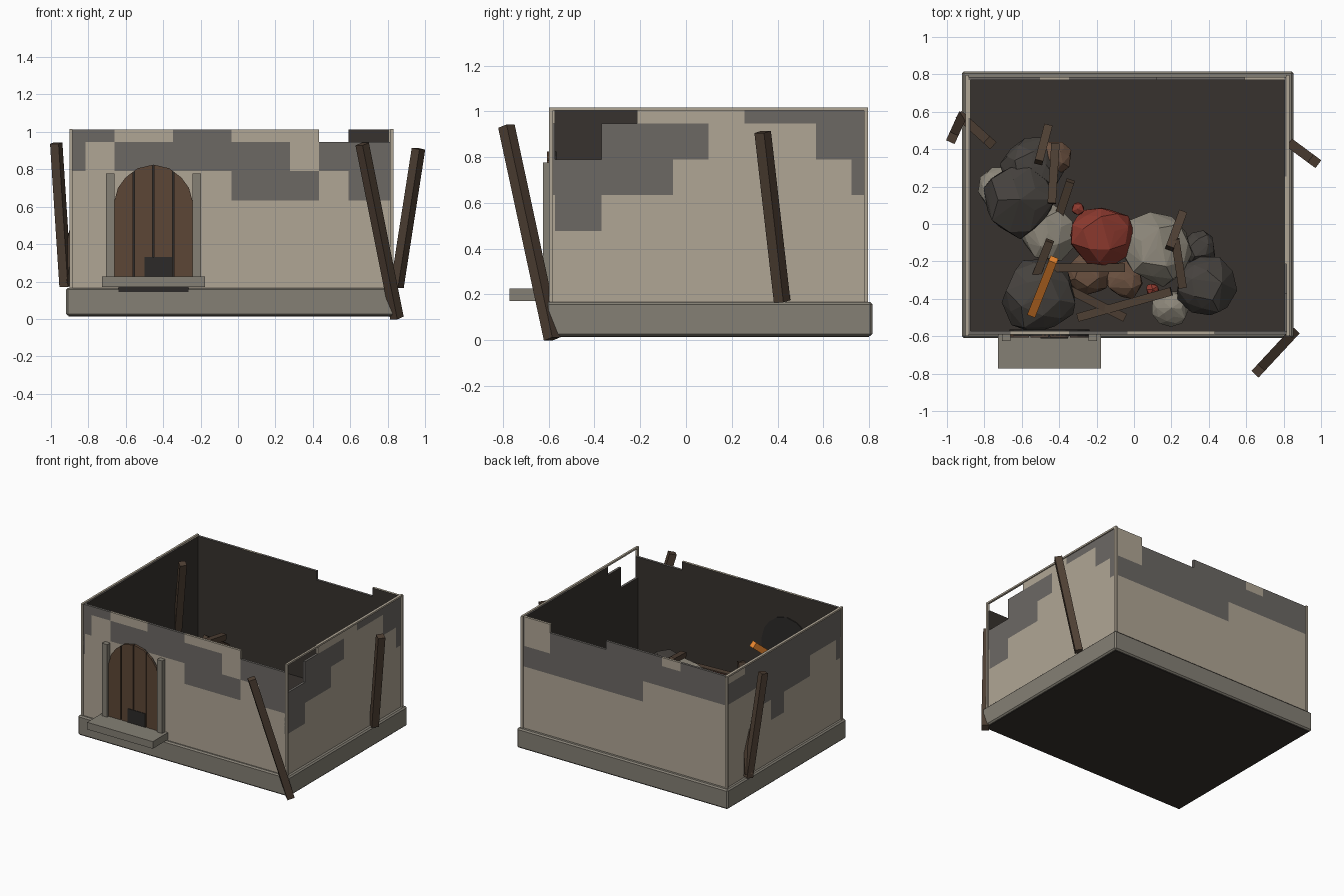
import bpy, bmesh, math, random
from mathutils import Vector, Matrix

if "Cube" in bpy.data.objects:
    bpy.data.objects.remove(bpy.data.objects["Cube"])

random.seed(4)
MATS = {}


def mat(name, hexcol):
    m = bpy.data.materials.new(name)
    rgb = [int(hexcol[i:i + 2], 16) / 255 for i in (0, 2, 4)]
    m.diffuse_color = [c / 12.92 if c < .04 else ((c + .055) / 1.055) ** 2.4 for c in rgb] + [1]
    m.use_nodes = True
    m.node_tree.nodes["Principled BSDF"].inputs["Base Color"].default_value = m.diffuse_color
    MATS[name] = m


for n, h in dict(plaster='b0a695', soot='6c6864', char='37322e', stone='858075', door='5c4636',
                 wood='4f4034', black='2c2a28', rock_dark='46423e', rock_light='8f897c',
                 rock_brown='6b5140', rock_red='8e3a2f', ember='f08a30').items():
    mat(n, h)


def finish(name, bm, *mats):
    me = bpy.data.meshes.new(name)
    bm.to_mesh(me)
    bm.free()
    for m in mats:
        me.materials.append(MATS[m])
    ob = bpy.data.objects.new(name, me)
    bpy.context.collection.objects.link(ob)
    return ob


def box(name, lo, hi, m, bevel=0):
    lo, hi = Vector(lo), Vector(hi)
    bm = bmesh.new()
    bmesh.ops.create_cube(bm, size=1, matrix=Matrix.Translation((lo + hi) / 2) @ Matrix.Diagonal((*(hi - lo), 1)))
    ob = finish(name, bm, m)
    if bevel:
        b = ob.modifiers.new('bevel', 'BEVEL')
        b.width, b.segments = bevel, 1
    return ob


def beam(name, p, q, t=.05, m='wood'):
    p, q = Vector(p), Vector(q)
    rot = (q - p).to_track_quat('Z', 'Y').to_matrix().to_4x4()
    bm = bmesh.new()
    bmesh.ops.create_cube(bm, size=1, matrix=Matrix.Translation((p + q) / 2) @ rot
                          @ Matrix.Diagonal((t, t, (q - p).length, 1)))
    return finish(name, bm, m)


def rock(name, x, y, z, r, m):
    bm = bmesh.new()
    bmesh.ops.create_icosphere(bm, subdivisions=2 if r > .06 else 1, radius=r)
    for v in bm.verts:
        v.co *= random.uniform(.85, 1.12)
        v.co.z *= .8
    hull = bmesh.ops.convex_hull(bm, input=bm.verts)
    bmesh.ops.delete(bm, geom=list({g for g in hull['geom_interior'] if isinstance(g, bmesh.types.BMVert)}),
                     context='VERTS')
    bmesh.ops.rotate(bm, verts=bm.verts, matrix=Matrix.Rotation(random.uniform(0, 6), 3, 'Z'))
    bmesh.ops.translate(bm, verts=bm.verts, vec=(x, y, max(z, .17 + r * .75)))
    finish(name, bm, m)


# Walls: sheets of square cells, some sooty, some missing
C = .1563
ROWS = [.165 + C * j for j in range(6)] + [1.012]


def wall(name, place, lo, hi, flip, soot, gone):
    mid = (lo + hi) / 2
    n = int((hi - lo) / 2 / C)
    us = [lo] + [mid + C * k for k in range(-n, n + 1)] + [hi]
    bm = bmesh.new()
    grid = [[bm.verts.new(place(u, z)) for z in ROWS] for u in us]

    def hit(areas, u, j):
        return any(a < u < b and j == row for a, b, row in areas)
    for i in range(len(us) - 1):
        u = (us[i] + us[i + 1]) / 2
        for j in range(6):
            if hit(gone, u, j):
                continue
            q = [grid[i][j], grid[i + 1][j], grid[i + 1][j + 1], grid[i][j + 1]]
            f = bm.faces.new(q[::-1] if flip else q)
            f.material_index = int(hit(soot, u, j))
    bmesh.ops.delete(bm, geom=[v for v in bm.verts if not v.link_faces], context='VERTS')
    ob = finish(name, bm, 'plaster', 'soot', 'char', 'char')
    s = ob.modifiers.new('thickness', 'SOLIDIFY')
    s.thickness, s.offset, s.material_offset = .018, -1, 2


X0, X1, Y0, Y1 = -.893, .823, -.59, .787
wall('front_wall', lambda u, z: (u, Y0, z), X0, X1, False,
     [(-1, -.66, 5), (-.347, -.035, 5), (-1, -.81, 4), (-.66, .278, 4), (.43, 1, 4),
      (-.035, .43, 3), (.588, 1, 3)],
     [(.43, 1, 5)])
wall('right_wall', lambda u, z: (X1, u, z), Y0, Y1, False,
     [(.253, 1, 5), (-.367, .1, 4), (.563, 1, 4), (-1, -.057, 3), (.72, 1, 3), (-1, -.367, 2)],
     [(-1, -.21, 5), (-1, -.367, 4)])
wall('back_wall', lambda u, z: (u, Y1, z), X0, X1, True,
     [(-1, -.5, 5), (-.347, .12, 5), (-1, .588, 4), (-.19, 1, 3)],
     [(.12, .588, 5)])
wall('left_wall', lambda u, z: (X0, u, z), Y0, Y1, True,
     [(-1, .56, 5), (-1, 1, 4), (-.2, .41, 3), (-1, -.45, 3), (.1, .253, 2)], [])

# Corner strips and side rims
for i, x in enumerate((X0, X1)):
    box(f'side_rim_{i}', (x - .008, Y0 - .008, 1.003), (x + .008, Y1 + .008, 1.016), 'plaster')
    for j, y in enumerate((Y0, Y1)):
        box(f'corner_strip_{i}{j}', (x - .009, y - .009, .165), (x + .009, y + .009, 1.01), 'plaster')

# Plinth, floor and underside
box('plinth', (-.92, -.61, .017), (.853, .815, .166), 'stone', .01)
box('floor', (-.88, -.58, .16), (.81, .775, .17), 'char')
box('underside', (-.905, -.595, .014), (.838, .8, .02), 'char')

# Arched plank door
cx, hw = -.452, .213


def arch(d):
    pts = [(0, .825), (.085, .805), (.15, .755), (.19, .7), (.213, .615)]
    d = abs(d)
    for (a, za), (b, zb) in zip(pts, pts[1:]):
        if d <= b + 1e-6:
            return za + (zb - za) * (d - a) / (b - a)
    return pts[-1][1]


def arched(name, a, b, y0, y1, m):
    ds = sorted({a, b, *[s * k for s in (1, -1) for k in (0, .085, .15, .19) if a < s * k < b]})
    bm = bmesh.new()
    prof = [(cx + a, .2), (cx + b, .2)] + [(cx + d, arch(d)) for d in reversed(ds)]
    f = bm.faces.new([bm.verts.new((x, y0, z)) for x, z in prof])
    ex = bmesh.ops.extrude_face_region(bm, geom=[f])['geom']
    bmesh.ops.translate(bm, verts=[v for v in ex if isinstance(v, bmesh.types.BMVert)], vec=(0, y1 - y0, 0))
    bmesh.ops.recalc_face_normals(bm, faces=bm.faces)
    finish(name, bm, m)


arched('door_back', -hw, hw, -.598, -.565, 'black')
for i in range(4):
    a = -hw + i * hw / 2
    arched(f'door_plank_{i}', a + .004, a + hw / 2 - .004, -.608, -.59, 'door')
for i, s in enumerate((-1, 1)):
    x = cx + s * .231
    box(f'door_jamb_{i}', (x - .022, -.626, .2), (x + .022, -.585, .777), 'stone')
box('door_step', (-.728, -.772, .172), (-.176, -.59, .226), 'stone')
box('door_scorch', (-.5, -.612, .226), (-.352, -.6, .33), 'black')
box('step_scorch', (-.64, -.616, .143), (-.265, -.6, .172), 'black')

# Fallen roof timbers leaning on the walls
beam('leaning_beam_front', (.85, -.585, .005), (.664, -.785, .935), .052)
beam('leaning_beam_right', (.85, .42, .17), (.965, .335, .91), .052)
beam('leaning_beam_left', (-.922, .57, .175), (-.972, .46, .94), .05)
beam('leaning_beam_inside', (-.92, .57, .2), (-.77, .435, .96), .05)

# Rubble heap
rocks = [(-.5, -.39, .34, .2, 'dark'), (-.61, .13, .34, .2, 'dark'), (-.55, .3, .3, .17, 'dark'),
         (-.71, .18, .26, .12, 'light'), (-.43, .35, .3, .1, 'brown'), (-.46, -.05, .3, .15, 'light'),
         (-.18, -.06, .38, .17, 'red'), (.12, -.13, .34, .19, 'light'), (.38, -.33, .3, .16, 'dark'),
         (.35, -.13, .24, .09, 'dark'), (-.25, -.27, .25, .12, 'brown'), (-.05, -.3, .25, .1, 'brown'),
         (.2, -.45, .25, .1, 'light'), (.1, -.35, .33, .04, 'red'), (-.3, .08, .38, .04, 'red')]
for i, (x, y, z, r, m) in enumerate(rocks):
    rock(f'rubble_{i}', x, y, z, r, 'rock_' + m)

# Broken timbers in the heap
timbers = [((-.46, .52, .38), (-.51, .33, .5)), ((-.42, .43, .5), (-.44, .11, .54)),
           ((-.34, .23, .42), (-.4, .05, .35)), ((-.45, -.09, .5), (-.52, -.27, .44)),
           ((-.43, -.235, .42), (-.05, -.235, .38)), ((-.35, -.35, .35), (-.05, -.5, .3)),
           ((-.3, -.5, .3), (.2, -.36, .36)), ((.26, .06, .4), (.19, -.13, .5)),
           ((.22, -.08, .48), (.26, -.34, .44))]
for i, (p, q) in enumerate(timbers):
    beam(f'broken_timber_{i}', p, q, .045)
beam('glowing_timber', (-.545, -.48, .5), (-.43, -.19, .76), .045, 'ember')
